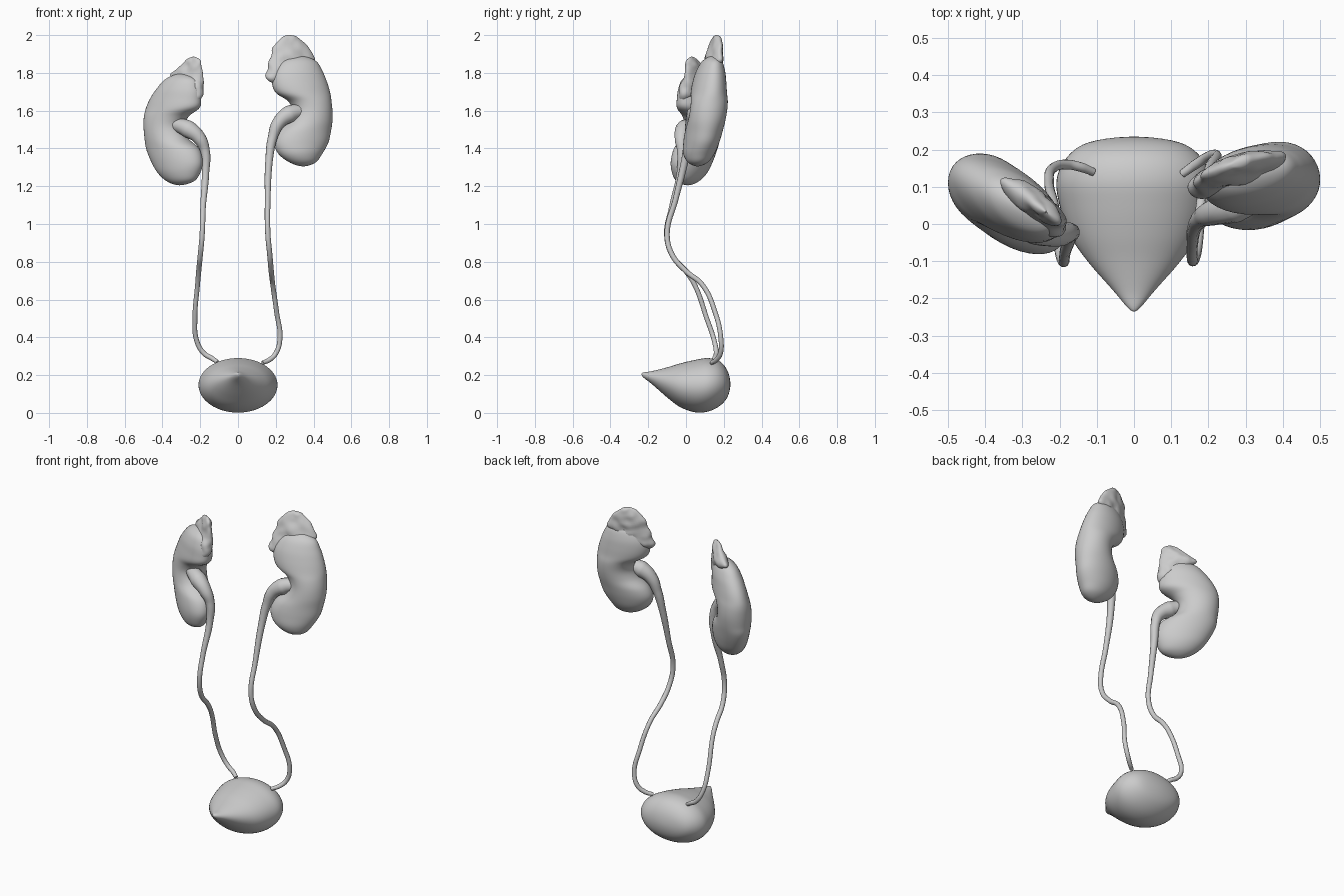
import bpy, bmesh, math
from mathutils import Vector, noise


def finish(obj):
    for p in obj.data.polygons:
        p.use_smooth = True


def spline(p0, p1, p2, p3, t):
    return 0.5 * (2 * p1 + (p2 - p0) * t + (2 * p0 - 5 * p1 + 4 * p2 - p3) * t * t
                  + (3 * p1 - p0 - 3 * p2 + p3) * t ** 3)


def loft(name, stations, seg=40, steps=5, lumps=0.0):
    """Smooth closed skin over elliptical stations (centre, half axis a, half axis b)."""
    def flip(s):
        return (s[0], -s[1], -s[2])
    st = [flip(stations[1])] + stations + [flip(stations[-2])]
    rings = []
    for i in range(1, len(st) - 2):
        for k in range(steps):
            if i == 1 and k == 0:
                continue
            rings.append([spline(st[i - 1][j], st[i][j], st[i + 1][j], st[i + 2][j], k / steps)
                          for j in range(3)])
    bm = bmesh.new()
    loops = []
    for c, a, b in rings:
        loop = []
        for n in range(seg):
            w = 2 * math.pi * n / seg
            d = a * math.cos(w) + b * math.sin(w)
            p = c + d
            if lumps:
                p += d.normalized() * lumps * noise.noise(p * 22)
            loop.append(bm.verts.new(p))
        loops.append(loop)
    first, last = bm.verts.new(stations[0][0]), bm.verts.new(stations[-1][0])
    for n in range(seg):
        m = (n + 1) % seg
        bm.faces.new((first, loops[0][n], loops[0][m]))
        bm.faces.new((last, loops[-1][m], loops[-1][n]))
        for l0, l1 in zip(loops, loops[1:]):
            bm.faces.new((l0[n], l1[n], l1[m], l0[m]))
    bmesh.ops.recalc_face_normals(bm, faces=bm.faces)
    me = bpy.data.meshes.new(name)
    bm.to_mesh(me)
    bm.free()
    obj = bpy.data.objects.new(name, me)
    bpy.context.collection.objects.link(obj)
    finish(obj)


def organ(name, angle, xref, rows, lumps=0.0):
    """Rows are (z, x min, x max, half thickness, y at xref); slices turned by angle."""
    t = math.radians(angle)
    u, v = Vector((math.cos(t), math.sin(t), 0)), Vector((-math.sin(t), math.cos(t), 0))
    stations = []
    for z, x0, x1, b, y in rows:
        xc, hx = (x0 + x1) / 2, (x1 - x0) / 2
        a = math.sqrt(max(hx * hx - (b * math.sin(t)) ** 2, 0)) / math.cos(t)
        stations.append((Vector((xc, y + math.tan(t) * (xc - xref), z)), u * a, v * b))
    loft(name, stations, lumps=lumps)


def tube(name, pts):
    cu = bpy.data.curves.new(name, 'CURVE')
    cu.dimensions = '3D'
    cu.bevel_depth = 1.0
    cu.bevel_resolution = 4
    cu.resolution_u = 10
    cu.use_fill_caps = True
    sp = cu.splines.new('BEZIER')
    sp.bezier_points.add(len(pts) - 1)
    for bp, (x, y, z, r) in zip(sp.bezier_points, pts):
        bp.co = (x, y, z)
        bp.radius = r
        bp.handle_left_type = bp.handle_right_type = 'AUTO'
    obj = bpy.data.objects.new(name, cu)
    bpy.context.collection.objects.link(obj)
    bpy.ops.object.select_all(action='DESELECT')
    obj.select_set(True)
    bpy.context.view_layer.objects.active = obj
    bpy.ops.object.convert(target='MESH')
    finish(bpy.context.object)


# Bladder: rows are (y, half width, z low, z high)
bladder = [(-.235, 0, .205, .205), (-.225, .017, .187, .214), (-.18, .055, .152, .221),
           (-.1, .125, .082, .241), (-.03, .172, .03, .262), (.05, .2, .003, .281),
           (.12, .208, .008, .29), (.18, .18, .038, .272), (.22, .12, .085, .222),
           (.235, 0, .152, .152)]
loft("bladder", [(Vector((0, y, (lo + hi) / 2)), Vector((w, 0, 0)), Vector((0, 0, (hi - lo) / 2)))
                 for y, w, lo, hi in bladder], seg=56)

# Kidneys: bean shapes notched on the inner side
organ("left_kidney", 12, .34, [
    (1.305, .345, .345, 0, .06), (1.325, .275, .41, .05, .062), (1.37, .215, .445, .08, .07),
    (1.43, .19, .478, .092, .082), (1.49, .21, .492, .097, .092), (1.545, .265, .5, .098, .1),
    (1.6, .287, .5, .098, .108), (1.65, .265, .495, .097, .115), (1.695, .2, .488, .093, .12),
    (1.75, .18, .472, .086, .127), (1.81, .19, .447, .073, .135), (1.865, .235, .41, .047, .142),
    (1.89, .325, .325, 0, .145)])
organ("right_kidney", -33, -.34, [
    (1.205, -.31, -.31, 0, .03), (1.225, -.375, -.235, .047, .032), (1.27, -.425, -.2, .075, .037),
    (1.33, -.46, -.185, .088, .042), (1.4, -.487, -.205, .093, .048), (1.455, -.495, -.265, .093, .052),
    (1.515, -.5, -.285, .092, .056), (1.57, -.498, -.26, .09, .059), (1.615, -.487, -.203, .087, .062),
    (1.665, -.465, -.195, .08, .065), (1.72, -.428, -.2, .07, .068), (1.77, -.38, -.225, .046, .07),
    (1.795, -.305, -.305, 0, .07)])

# Adrenal caps: thin lumpy plates over the kidney tops
organ("left_adrenal", 16, .28, [
    (2.0, .268, .268, 0, .165), (1.985, .228, .322, .017, .163), (1.95, .195, .362, .027, .158),
    (1.9, .176, .393, .035, .15), (1.855, .166, .405, .04, .142), (1.81, .155, .33, .042, .135),
    (1.77, .152, .25, .034, .128), (1.745, .195, .195, 0, .122)], .012)
organ("right_adrenal", -37, -.26, [
    (1.887, -.235, -.235, 0, .05), (1.873, -.268, -.208, .015, .05), (1.835, -.31, -.19, .026, .05),
    (1.79, -.358, -.186, .035, .048), (1.75, -.32, -.184, .04, .04), (1.7, -.27, -.185, .04, .03),
    (1.665, -.245, -.19, .028, .022), (1.645, -.21, -.21, 0, .02)], .012)

# Ureters: wide at the kidney, thin down to the bladder
tube("left_ureter", [
    (.34, .075, 1.6, .035), (.27, .05, 1.58, .047), (.215, .032, 1.535, .036), (.184, .018, 1.46, .026),
    (.165, -.005, 1.34, .02), (.157, -.055, 1.13, .015), (.158, -.1, .95, .014), (.168, -.075, .84, .014),
    (.176, 0, .75, .014), (.184, .085, .68, .013), (.205, .155, .53, .013), (.222, .185, .39, .013),
    (.2, .182, .315, .013), (.165, .16, .28, .013), (.13, .135, .265, .011)])
tube("right_ureter", [
    (-.34, .03, 1.53, .035), (-.26, -.01, 1.5, .047), (-.205, -.025, 1.455, .036), (-.175, -.022, 1.39, .026),
    (-.172, -.03, 1.27, .02), (-.185, -.075, 1.09, .015), (-.19, -.102, .94, .014), (-.2, -.07, .83, .014),
    (-.208, 0, .75, .014), (-.214, .045, .68, .013), (-.228, .11, .5, .013), (-.218, .15, .38, .013),
    (-.18, .16, .315, .013), (-.14, .152, .29, .013), (-.11, .14, .27, .011)])
